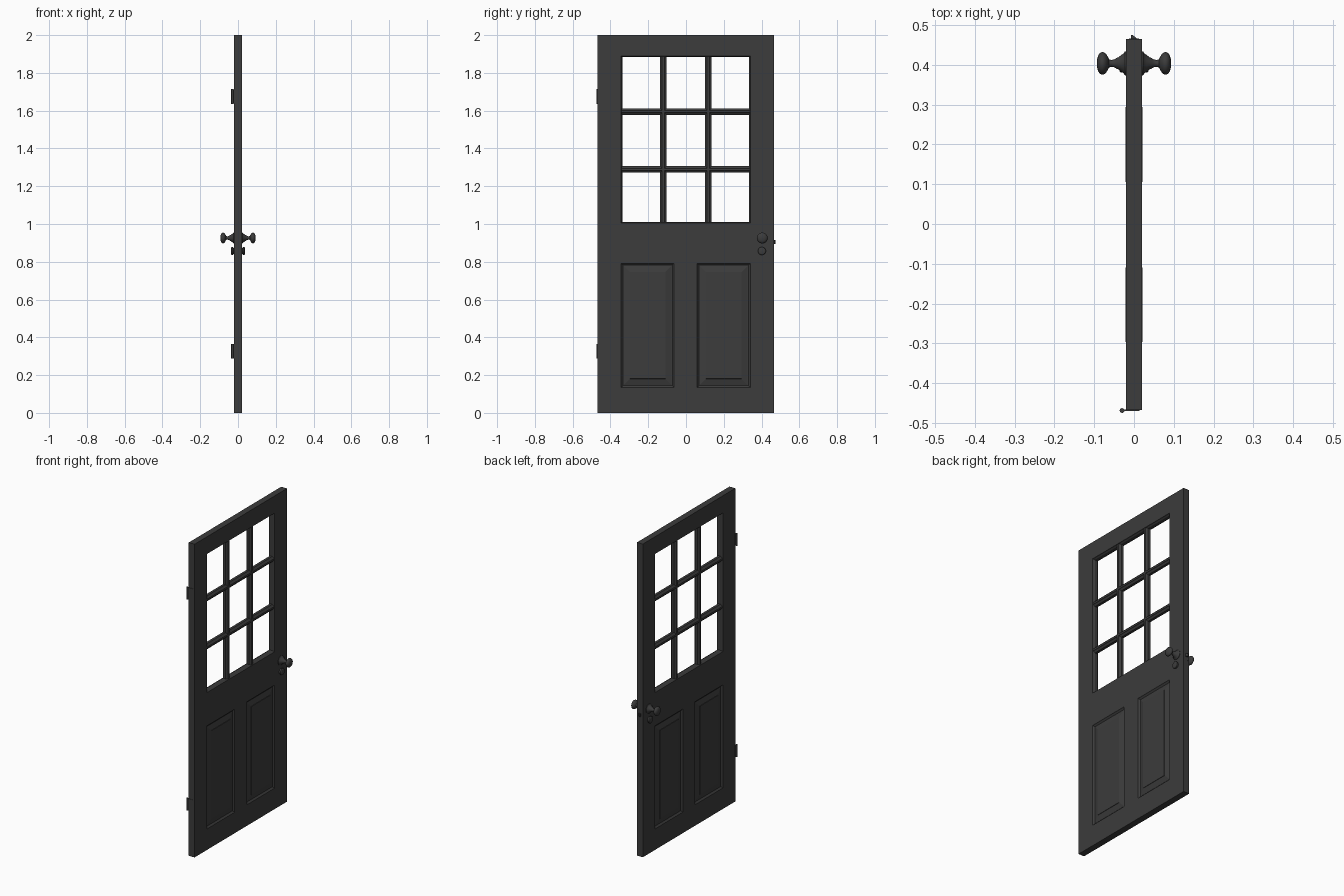
import bpy, bmesh, math

if "Cube" in bpy.data.objects:
    bpy.data.objects.remove(bpy.data.objects["Cube"])

T = 0.0205                      # half thickness of the door
CY = -0.0015                    # middle of the slab across its width
DARK = bpy.data.materials.new("dark_grey")
DARK.diffuse_color = (0.045, 0.045, 0.045, 1)
DARK.use_nodes = True
DARK.node_tree.nodes["Principled BSDF"].inputs["Base Color"].default_value = DARK.diffuse_color


def finish(name, bm, smooth=False):
    bmesh.ops.remove_doubles(bm, verts=bm.verts, dist=1e-5)
    bmesh.ops.recalc_face_normals(bm, faces=bm.faces)
    me = bpy.data.meshes.new(name)
    bm.to_mesh(me)
    bm.free()
    ob = bpy.data.objects.new(name, me)
    me.materials.append(DARK)
    bpy.context.collection.objects.link(ob)
    if smooth:
        bpy.ops.object.select_all(action='DESELECT')
        ob.select_set(True)
        bpy.context.view_layer.objects.active = ob
        bpy.ops.object.shade_smooth_by_angle(angle=math.radians(35))
    return ob


def box(name, x0, x1, y0, y1, z0, z1):
    return loft_box(name, [(x0, y0, y1), (x1, y0, y1)], z0, z1)


def loft_box(name, outline, z0, z1):
    """Prism through (x, y0, y1) stations, running from z0 to z1."""
    pts = [(x, a) for x, a, b in outline] + [(x, b) for x, a, b in reversed(outline)]
    bm = bmesh.new()
    f = bm.faces.new([bm.verts.new((x, y, z0)) for x, y in pts])
    g = bmesh.ops.extrude_face_region(bm, geom=[f])['geom']
    bmesh.ops.translate(bm, vec=(0, 0, z1 - z0),
                        verts=[v for v in g if isinstance(v, bmesh.types.BMVert)])
    return finish(name, bm)


def lathe(name, profile, y, z, side, seg=32):
    """Turn an (x, radius) profile about an axis along x."""
    bm = bmesh.new()
    rings = [[bm.verts.new((side * x, y + r * math.cos(2 * math.pi * i / seg),
                            z + r * math.sin(2 * math.pi * i / seg)))
              for i in range(seg)] for x, r in profile]
    for a, b in zip(rings, rings[1:]):
        for i in range(seg):
            j = (i + 1) % seg
            bm.faces.new((a[i], a[j], b[j], b[i]))
    bm.faces.new(rings[0])
    bm.faces.new(rings[-1])
    return finish(name, bm, True)


def rings_in_rect(bm, rect, profile, cap):
    """Mitred moulding: nested rectangles at (inset, x), optionally capped."""
    y0, y1, z0, z1 = rect
    prev = None
    for d, x in profile:
        ring = [bm.verts.new((x, y, z)) for y, z in
                ((y0 + d, z0 + d), (y1 - d, z0 + d), (y1 - d, z1 - d), (y0 + d, z1 - d))]
        if prev:
            for i in range(4):
                j = (i + 1) % 4
                bm.faces.new((prev[i], prev[j], ring[j], ring[i]))
        prev = ring
    if cap:
        bm.faces.new(prev)


# Slab with mouldings and raised panels
ys = [CY + o for o in (-0.4665, -0.342, -0.061, 0.061, 0.342, 0.4665)]
zs = [0, 0.134, 0.792, 1.005, 1.89, 2]
bm = bmesh.new()
for side in (-1, 1):
    x = side * T
    for i in range(5):
        for j in range(5):
            if (j == 1 and i in (1, 3)) or (j == 3 and 1 <= i <= 3):
                continue
            bm.faces.new([bm.verts.new((x, y, z)) for y, z in
                          ((ys[i], zs[j]), (ys[i + 1], zs[j]),
                           (ys[i + 1], zs[j + 1]), (ys[i], zs[j + 1]))])
    for i in (1, 3):
        rings_in_rect(bm, (ys[i], ys[i + 1], zs[1], zs[2]),
                      [(0, x), (0.003, side * 0.017), (0.010, side * 0.011),
                       (0.014, side * 0.011), (0.046, side * 0.0195),
                       (0.047, side * 0.0215)], True)
# outer edge of the slab
for i in range(5):
    for z in (0, 2):
        bm.faces.new([bm.verts.new(c) for c in ((-T, ys[i], z), (T, ys[i], z),
                                                (T, ys[i + 1], z), (-T, ys[i + 1], z))])
    for y in (ys[0], ys[-1]):
        bm.faces.new([bm.verts.new(c) for c in ((-T, y, zs[i]), (T, y, zs[i]),
                                                (T, y, zs[i + 1]), (-T, y, zs[i + 1]))])
# window opening reveal
half = [(0, T), (0.002, 0.015), (0.006, 0.009)]
# columns of the window opening meet three grid cells, so weld by edge splitting
bmesh.ops.remove_doubles(bm, verts=bm.verts, dist=1e-5)
rings_in_rect(bm, (ys[1], ys[4], zs[3], zs[4]),
              half + [(d, -x) for d, x in reversed(half)], False)
finish("door_slab", bm)

# Muntins: moulded bars across the window
bar = [(-0.019, 0.006), (-0.015, 0.008), (-0.008, 0.0175),
       (0.008, 0.0175), (0.015, 0.008), (0.019, 0.006)]
for k, o in enumerate((-0.119, 0.119)):
    loft_box(f"vertical_muntin_{k}", [(x, CY + o - w, CY + o + w) for x, w in bar],
             zs[3] + 0.002, zs[4] - 0.002)
for k, z in enumerate((1.289, 1.595)):
    ob = loft_box(f"horizontal_muntin_{k}", [(x, -w, w) for x, w in bar],
                  -0.340, 0.340)
    ob.rotation_euler = (math.pi / 2, 0, 0)
    ob.location = (0, CY, z)

# Knobs and lock cylinders on both faces
knob = [(0.018, 0.030), (0.023, 0.030), (0.026, 0.025), (0.031, 0.022),
        (0.038, 0.016), (0.045, 0.013), (0.049, 0.010), (0.057, 0.0085),
        (0.063, 0.0105), (0.066, 0.017), (0.070, 0.0235), (0.075, 0.0275),
        (0.080, 0.0285), (0.086, 0.026), (0.090, 0.020), (0.0925, 0.012), (0.0935, 0.003)]
lock = [(0.018, 0.017), (0.025, 0.017), (0.027, 0.021), (0.033, 0.021),
        (0.036, 0.018), (0.037, 0.014)]
for n, s in (("left", -1), ("right", 1)):
    lathe("knob_" + n, knob, 0.404, 0.926, s)
    lathe("lock_" + n, lock, 0.402, 0.857, s)

# Latch plate and slanted bolt on the free edge
box("latch_plate", -0.012, 0.012, 0.46, ys[-1] + 0.001, 0.872, 0.938)
loft_box("latch_bolt", [(-0.007, 0.46, 0.475), (-0.003, 0.46, 0.475), (0.007, 0.46, 0.467)],
         0.895, 0.914)

# Hinges on the other edge
for k, z in enumerate((0.327, 1.675)):
    box(f"hinge_leaf_{k}", -0.030, 0.014, ys[0] - 0.002, ys[0] + 0.002, z - 0.038, z + 0.038)
    bm = bmesh.new()
    bmesh.ops.create_cone(bm, cap_ends=True, segments=16, radius1=0.006,
                          radius2=0.006, depth=0.078)
    bmesh.ops.translate(bm, verts=bm.verts, vec=(-0.030, ys[0] - 0.001, z))
    finish(f"hinge_barrel_{k}", bm, True)
